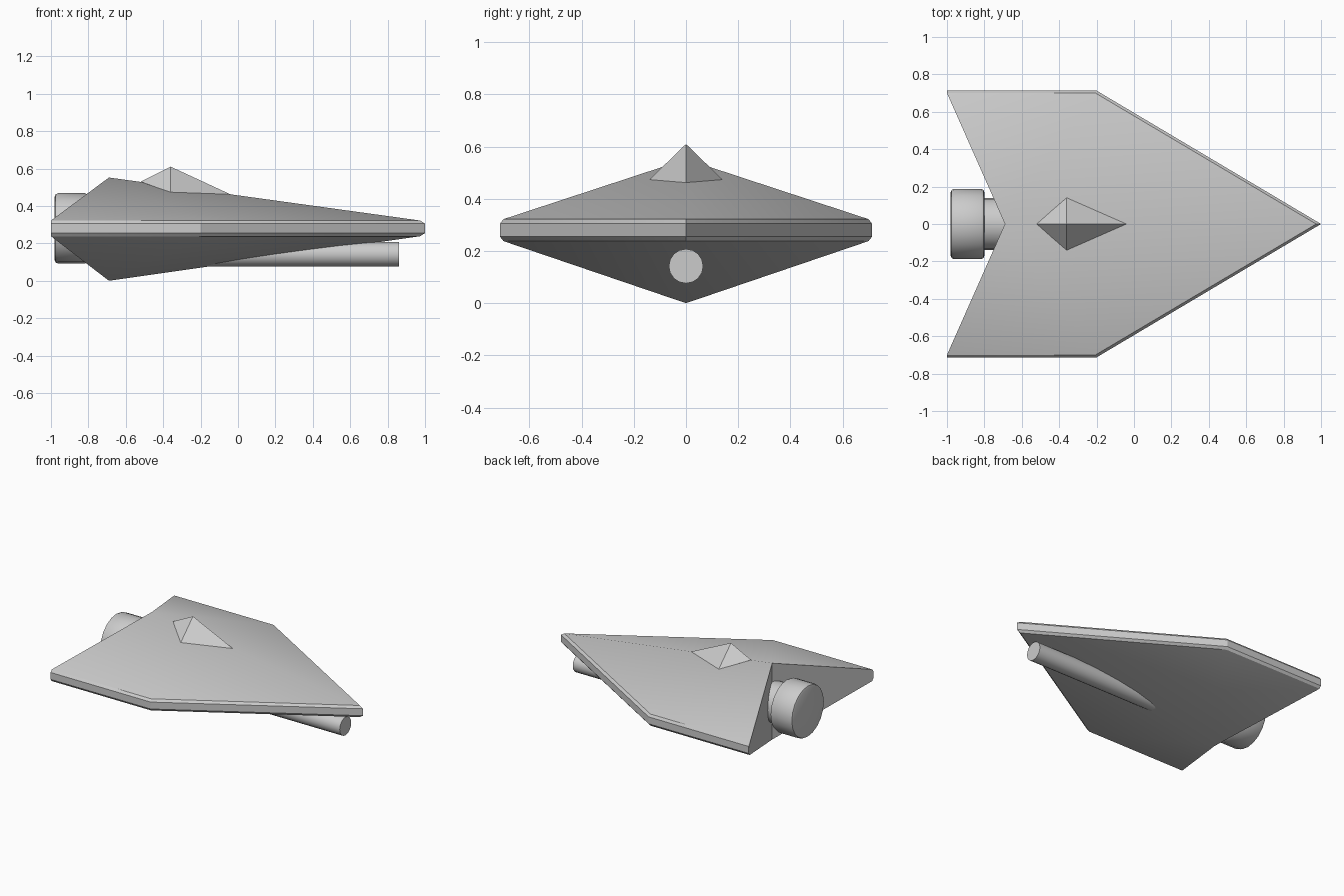
import bpy, bmesh, math
from mathutils import Matrix, Vector

if "Cube" in bpy.data.objects:
    bpy.data.objects.remove(bpy.data.objects["Cube"])


def finish(name, bm, angle=None):
    bmesh.ops.recalc_face_normals(bm, faces=bm.faces)
    me = bpy.data.meshes.new(name)
    bm.to_mesh(me)
    bm.free()
    ob = bpy.data.objects.new(name, me)
    bpy.context.collection.objects.link(ob)
    if angle is not None:
        bpy.ops.object.select_all(action='DESELECT')
        ob.select_set(True)
        bpy.context.view_layer.objects.active = ob
        bpy.ops.object.shade_smooth_by_angle(angle=math.radians(angle))
    return ob


def rod(name, x0, x1, radius, z, sides, bevel=0):
    """Cylinder lying along x, with optionally rounded rims."""
    bm = bmesh.new()
    bmesh.ops.create_cone(
        bm, cap_ends=True, segments=sides, radius1=radius, radius2=radius,
        depth=x1 - x0,
        matrix=Matrix.Translation(((x0 + x1) / 2, 0, z)) @ Matrix.Rotation(math.pi / 2, 4, 'Y'))
    if bevel:
        rims = [e for e in bm.edges
                if abs(e.verts[0].co.x - e.verts[1].co.x) < 1e-4]
        bmesh.ops.bevel(bm, geom=rims, offset=bevel, segments=2,
                        profile=0.5, affect='EDGES')
    return finish(name, bm, 35)


# Hull: half of the arrow plan in four rim layers, then mirrored across y
bm = bmesh.new()
top = bm.verts.new((-0.69, 0, 0.552))
bottom = bm.verts.new((-0.69, 0, 0))
rows = []
for z, inset in ((0.322, 1), (0.305, 0), (0.255, 0), (0.238, 1)):
    outline = ((1 - 0.026 * inset, 0), (-0.2 - 0.006 * inset, 0.713 - 0.013 * inset),
               (-1, 0.713 - 0.013 * inset))
    rows.append([bm.verts.new((x, y, z)) for x, y in outline])
for a, b in zip(rows, rows[1:]):
    for i in range(2):
        bm.faces.new((a[i], a[i + 1], b[i + 1], b[i]))
for i in range(2):
    bm.faces.new((top, rows[0][i + 1], rows[0][i]))
    bm.faces.new((bottom, rows[3][i], rows[3][i + 1]))
bm.faces.new([top] + [r[2] for r in rows] + [bottom])
bmesh.ops.mirror(bm, geom=bm.verts[:] + bm.edges[:] + bm.faces[:],
                 matrix=Matrix.Identity(4), merge_dist=0.001, axis='Y')
finish("hull", bm, 30)

# Cockpit: faceted diamond sunk into the top ridge
bm = bmesh.new()
ring = [bm.verts.new(p) for p in ((-0.025, 0, 0.455), (-0.36, 0.142, 0.472),
                                  (-0.52, 0, 0.53), (-0.36, -0.142, 0.472))]
peak = bm.verts.new((-0.36, 0, 0.61))
keel = bm.verts.new((-0.36, 0, 0.43))
for i in range(4):
    a, b = ring[i], ring[(i + 1) % 4]
    bm.faces.new((a, b, peak))
    bm.faces.new((b, a, keel))
finish("cockpit", bm)

# Gun barrel under the nose, engine neck and engine nozzle at the rear
rod("gun_barrel", -0.25, 0.86, 0.066, 0.142, 16)
rod("engine_neck", -0.82, -0.6, 0.14, 0.28, 20)
rod("engine_nozzle", -0.98, -0.80, 0.188, 0.28, 20, 0.018)
